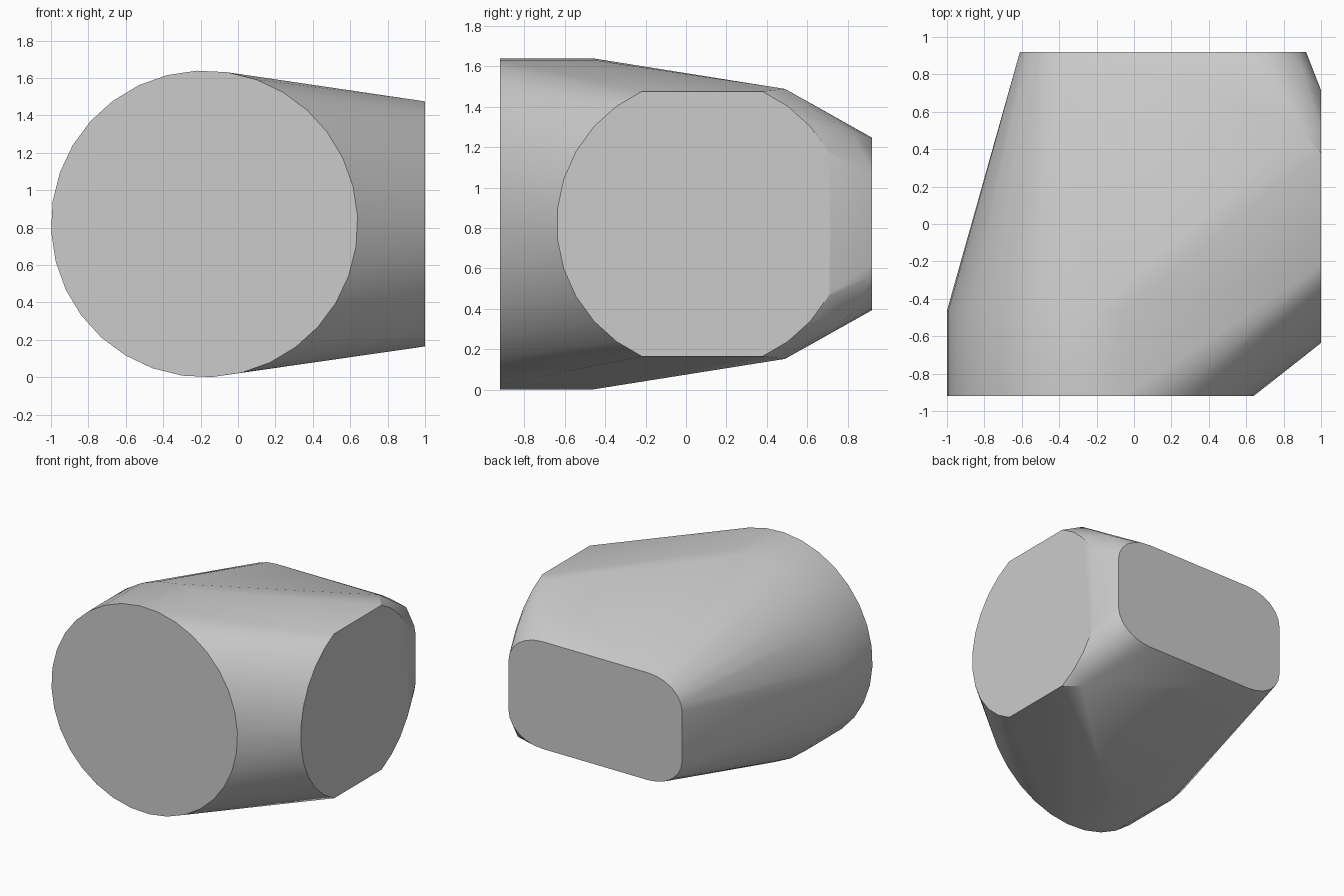
import bpy, bmesh, math

cube = bpy.data.objects.get("Cube")
if cube:
    bpy.data.objects.remove(cube, do_unlink=True)

MID_Z = 0.82


def circle(cx, cy, radius, sides, turn):
    """Points of a regular polygon; turn is a fraction of one side."""
    step = 2 * math.pi / sides
    return [(cx + radius * math.cos((i + turn) * step),
             cy + radius * math.sin((i + turn) * step)) for i in range(sides)]


def rounded_rect(x0, x1, half_height, rx, rz, steps=6):
    """Rounded rectangle, centred on zero in height."""
    pts = []
    for i in range(steps + 1):
        a = math.pi / 2 * i / steps
        h = half_height - rz + rz * math.sin(a)
        for x in (x1 - rx + rx * math.cos(a), x0 + rx - rx * math.cos(a)):
            pts += [(x, h), (x, -h)]
    return pts


points = []

# Front drum: two equal rings
for y in (-0.92, -0.46):
    points += [(x, y, MID_Z + h) for x, h in circle(-0.18, 0, 0.82, 32, 0.25)]

# Side pad: disc trimmed flat above, below and behind
radius, trim, rear = 0.72, 0.655, 0.715
flat = math.sqrt(radius ** 2 - trim ** 2)
pad = [(y, h) for y, h in circle(0.08, 0, radius, 30, 0.5)
       if abs(h) < trim and y < rear]
rear_h = math.sqrt(radius ** 2 - (rear - 0.08) ** 2)
for s in (-1, 1):
    pad += [(0.08 - flat, s * trim), (0.08 + flat, s * trim), (rear, s * rear_h)]
points += [(1.0, y, MID_Z + h) for y, h in pad]

# Back pad: rounded rectangle
points += [(x, 0.92, MID_Z + h)
           for x, h in rounded_rect(-0.61, 0.92, 0.427, 0.30, 0.23)]

# Shoulder corners between the side and back pads
for s in (-1, 1):
    points += [(0.90, 0.49, MID_Z + s * 0.668), (0.90, 0.83, MID_Z + s * 0.44)]

# Skin everything with one convex shell
bm = bmesh.new()
for p in points:
    bm.verts.new(p)
bmesh.ops.convex_hull(bm, input=bm.verts[:])
bmesh.ops.delete(bm, geom=[v for v in bm.verts if not v.link_faces], context='VERTS')
bmesh.ops.dissolve_limit(bm, angle_limit=math.radians(0.5),
                         verts=bm.verts[:], edges=bm.edges[:])
bmesh.ops.recalc_face_normals(bm, faces=bm.faces[:])
mesh = bpy.data.meshes.new("three_faced_body")
bm.to_mesh(mesh)
bm.free()

body = bpy.data.objects.new("three_faced_body", mesh)
bpy.context.collection.objects.link(body)

# Plain grey material
grey = bpy.data.materials.new("light_grey")
grey.use_nodes = True
colour = (0.6, 0.6, 0.6, 1.0)
grey.diffuse_color = colour
grey.node_tree.nodes["Principled BSDF"].inputs["Base Color"].default_value = colour
mesh.materials.append(grey)

# Smooth sides, sharp rims
bpy.ops.object.select_all(action='DESELECT')
body.select_set(True)
bpy.context.view_layer.objects.active = body
bpy.ops.object.shade_smooth_by_angle(angle=math.radians(30))
